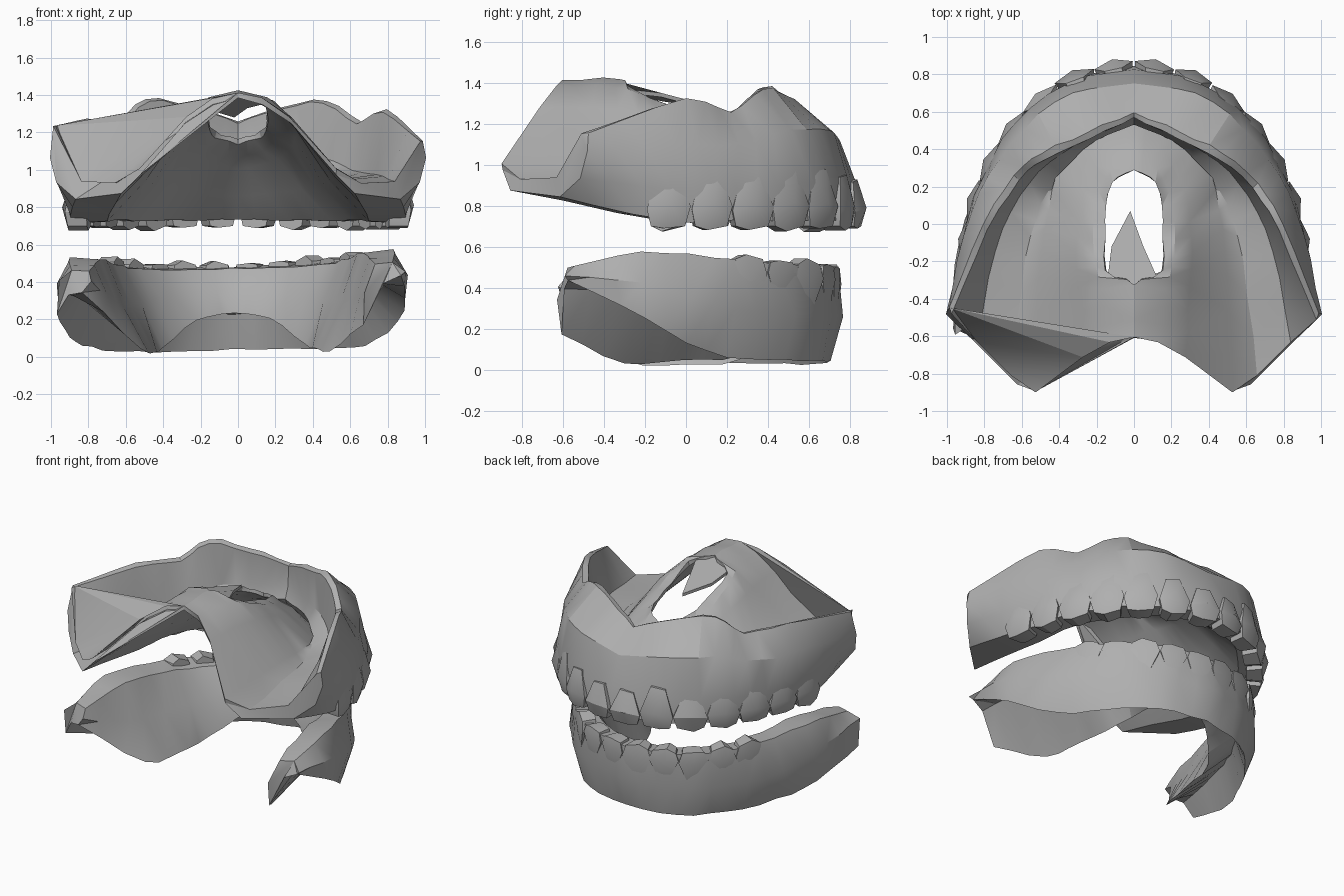
import bpy, bmesh, math, random
from mathutils import Vector

cube = bpy.data.objects.get("Cube")
if cube:
    bpy.data.objects.remove(cube, do_unlink=True)

grey = bpy.data.materials.new("plain_grey")
grey.use_nodes = True
grey.diffuse_color = (0.43, 0.43, 0.43, 1)
grey.node_tree.nodes["Principled BSDF"].inputs["Base Color"].default_value = (0.43, 0.43, 0.43, 1)


def curve(xs, ys, zs, steps=3):
    """Smooth path through the stations, from front centre to back end."""
    p = [Vector(c) for c in zip(xs, ys, zs)]
    p = [2 * p[0] - p[1]] + p + [2 * p[-1] - p[-2]]
    out = []
    for a, b, c, d in zip(p, p[1:], p[2:], p[3:]):
        for i in range(steps):
            t = i / steps
            v = b + (c - a) * t / 2 + (2 * a - 5 * b + 4 * c - d) * t * t / 2 \
                + (3 * b - a - 3 * c + d) * t ** 3 / 2
            v.x = max(v.x, 0)
            out.append(v)
    out.append(p[-2])
    out[0].x = 0
    return out


def raised(rail, dz):
    return [v + Vector((0, 0, dz)) for v in rail]


def finish(name, bm, angle=28):
    bmesh.ops.remove_doubles(bm, verts=bm.verts, dist=.0005)
    bmesh.ops.recalc_face_normals(bm, faces=bm.faces)
    mesh = bpy.data.meshes.new(name)
    bm.to_mesh(mesh)
    bm.free()
    mesh.materials.append(grey)
    ob = bpy.data.objects.new(name, mesh)
    bpy.context.collection.objects.link(ob)
    bpy.ops.object.select_all(action='DESELECT')
    ob.select_set(True)
    bpy.context.view_layer.objects.active = ob
    bpy.ops.object.shade_smooth_by_angle(angle=math.radians(angle))
    return ob


def loft(name, left, right, angle=28):
    """Skin a closed loop of rails on each side, cap the back ends, join at the centre."""
    bm = bmesh.new()
    for side, rails in ((1, left), (-1, right)):
        random.seed(4)
        grid = []
        for rail in rails:
            row = []
            for v in rail:
                n = v + Vector([random.uniform(-.006, .006) for _ in range(3)])
                n.x = side * n.x if v.x > .001 else 0
                row.append(bm.verts.new(n))
            grid.append(row)
        for a, b in zip(grid, grid[1:] + grid[:1]):
            for i in range(len(a) - 1):
                bm.faces.new((a[i], a[i + 1], b[i + 1], b[i]))
        bm.faces.new([row[-1] for row in grid])
    bmesh.ops.triangulate(bm, faces=bm.faces)
    return finish(name, bm, angle)


def teeth(name, rail, count, width, height, bulge, down):
    """Rows of shield-shaped teeth on both sides; down = -1 or 1 for the biting side."""
    bm = bmesh.new()
    for n in range(2 * count):
        side, target, run = (-1) ** n, (n // 2 + 0.5) * width, 0
        for a, b in zip(rail, rail[1:]):
            step = (b - a).length
            if run + step >= target:
                break
            run += step
        centre = a.lerp(b, (target - run) / step)
        along = Vector((b.x - a.x, b.y - a.y, 0)).normalized()
        out = Vector((-along.y, along.x, 0))
        w = width * random.uniform(.96, 1.06)
        h = height * random.uniform(.85, 1.1)
        tip = random.uniform(0, .03)
        # outline as (sideways, away from biting edge, outward)
        shape = [(-.38, 0, .2), (.1, -tip / h, .3), (.4, 0, .2), (.5, .3, .4),
                 (.25, .95, 0), (-.2, 1, 0), (-.5, .35, .4)]

        def vert(co):
            return bm.verts.new((side * co.x, co.y, co.z))

        front, back = [], []
        for u, v, d in shape:
            base = centre + along * u * w + Vector((0, 0, -down * v * h))
            front.append(vert(base + out * d * bulge))
            back.append(vert(base - out * .09 - along * u * w * .25))
        crown = vert(centre + out * bulge + Vector((0, 0, -down * h * .4)))
        for i in range(len(shape)):
            j = (i + 1) % len(shape)
            bm.faces.new((front[i], front[j], crown))
            bm.faces.new((front[j], front[i], back[i], back[j]))
        bm.faces.new(back)
    return finish(name, bm)


# Upper plate: outer flange, from rim to biting edge
rim_left = curve((0, .25, .47, .66, .79, .99), (.6, .49, .38, .22, 0, -.48),
                 (1.26, 1.34, 1.37, 1.26, 1.32, 1.16))
rim_right = curve((0, .25, .49, .64, .8, .99), (.6, .49, .38, .26, 0, -.45),
                  (1.26, 1.34, 1.38, 1.26, 1.27, 1.24))
flange = curve((0, .33, .59, .78, .91, 1), (.75, .7, .51, .25, -.06, -.48),
               (1.12, 1.17, 1.17, 1.1, 1.1, 1.07))
gum = curve((0, .35, .64, .81, .92, .97), (.83, .76, .54, .25, -.08, -.52),
            (.92, .92, .9, .88, .88, .93))
edge = curve((0, .34, .61, .79, .89, .87), (.85, .76, .54, .25, -.11, -.62),
             (.74, .73, .73, .73, .73, .84))
inner_edge = curve((0, .28, .5, .64, .7, .62), (.73, .66, .45, .2, -.12, -.86),
                   (.74, .73, .73, .73, .73, .88))

# Upper plate: palate vault, with an opening along the middle
vault_low = curve((0, .22, .38, .46, .5, .53), (.6, .5, .34, .08, -.28, -.9),
                  (.86, .88, .9, .93, .96, .97))
vault_mid = curve((0, .17, .27, .31, .3, .28), (.48, .37, .18, -.07, -.34, -.71),
                  (1, 1.04, 1.1, 1.19, 1.24, 1.25))
vault_high = curve((0, .13, .2, .22, .17, .13), (.39, .3, .1, -.17, -.35, -.63),
                   (1.07, 1.1, 1.18, 1.29, 1.35, 1.35))
vault_top = curve((0, .12, .15, .15, 0, 0), (.29, .22, .02, -.25, -.33, -.61),
                  (1.14, 1.17, 1.23, 1.33, 1.39, 1.385))

# Upper plate: groove on top, between vault and flange
floor = curve((0, .21, .37, .5, .58, .66), (.53, .44, .3, .1, -.2, -.81),
              (1.02, 1.01, .99, .96, .95, .93))
groove = curve((0, .24, .45, .61, .74, .84), (.56, .46, .33, .15, -.14, -.63),
               (1.1, 1.1, 1.07, 1, .97, .94))

body = [flange, gum, edge, inner_edge, vault_low, vault_mid, vault_high, vault_top,
        raised(vault_top, .03), raised(vault_high, .03), raised(vault_mid, .03),
        raised(vault_low, .04), floor, groove]
halves = []
for rim in (rim_left, rim_right):
    rim_inside = [v + Vector((-.02 if v.x > .02 else 0, -.03, -.01)) for v in rim]
    halves.append([rim] + body + [rim_inside])
loft("upper_plate", *halves)

# Ragged tongue of palate reaching into the opening
bm = bmesh.new()
corners = [(-.15, -.36, 1.36), (-.12, -.12, 1.31), (-.02, .07, 1.28), (.05, -.12, 1.33),
           (.13, -.3, 1.35), (0, -.38, 1.4)]
low = [bm.verts.new(c) for c in corners]
top = [bm.verts.new((x, y, z + .02)) for x, y, z in corners]
bm.faces.new(low)
bm.faces.new(top)
for i in range(len(low) - 1):
    bm.faces.new((low[i], low[i + 1], top[i + 1], top[i]))
finish("palate_tongue", bm)

teeth("upper_teeth", [Vector((v.x, v.y, .7)) for v in edge], 7, .215, .26, .055, -1)

# Lower plate: ridge, outer flange, hollow underside, inner flange
ridge = curve((0, .34, .6, .76, .86, .86), (.75, .67, .44, .14, -.22, -.55),
              (.48, .49, .5, .53, .55, .49))
cheek = curve((0, .35, .63, .83, .93, .92), (.765, .67, .44, .13, -.22, -.59),
              (.26, .26, .26, .3, .4, .44))
inner_ridge = curve((0, .27, .5, .62, .7, .76), (.62, .55, .35, .1, -.22, -.58),
                    (.47, .47, .48, .51, .54, .48))
cheek_rim_left = curve((0, .34, .58, .76, .92, .9), (.71, .63, .4, .1, -.2, -.58),
                       (.04, .04, .03, .07, .23, .41))
hollow_left = curve((0, .29, .52, .68, .78, .81), (.66, .56, .35, .09, -.2, -.6),
                    (.23, .23, .25, .3, .36, .37))
tongue_rim_left = curve((0, .2, .38, .44, .51, .69), (.52, .44, .26, -.03, -.3, -.61),
                        (.24, .2, .06, .03, .02, .16))
tongue_side_left = curve((0, .24, .44, .55, .62, .71), (.54, .46, .27, 0, -.28, -.635),
                         (.37, .35, .31, .29, .29, .32))

# The right end hangs lower outside and rises inside
cheek_rim_right = curve((0, .34, .58, .76, .88, .94), (.71, .63, .4, .1, -.2, -.56),
                        (.04, .04, .04, .07, .13, .25))
hollow_right = curve((0, .29, .52, .68, .79, .88), (.66, .56, .35, .09, -.2, -.59),
                     (.23, .23, .25, .3, .34, .35))
tongue_rim_right = curve((0, .2, .38, .43, .5, .8), (.52, .44, .26, -.03, -.3, -.61),
                         (.24, .2, .06, .03, .06, .37))
tongue_side_right = curve((0, .24, .44, .55, .62, .76), (.54, .46, .27, 0, -.28, -.63),
                          (.37, .35, .31, .29, .31, .42))

lower = [loft("lower_plate",
              [ridge, cheek, cheek_rim_left, hollow_left, tongue_rim_left,
               tongue_side_left, inner_ridge],
              [ridge, cheek, cheek_rim_right, hollow_right, tongue_rim_right,
               tongue_side_right, inner_ridge], 35),
         teeth("lower_teeth", raised(ridge, .01), 5, .19, .2, .02, 1)]

# The lower half sits slightly askew
for ob in lower:
    ob.location.x = -.02
    ob.rotation_euler.y = -.025
